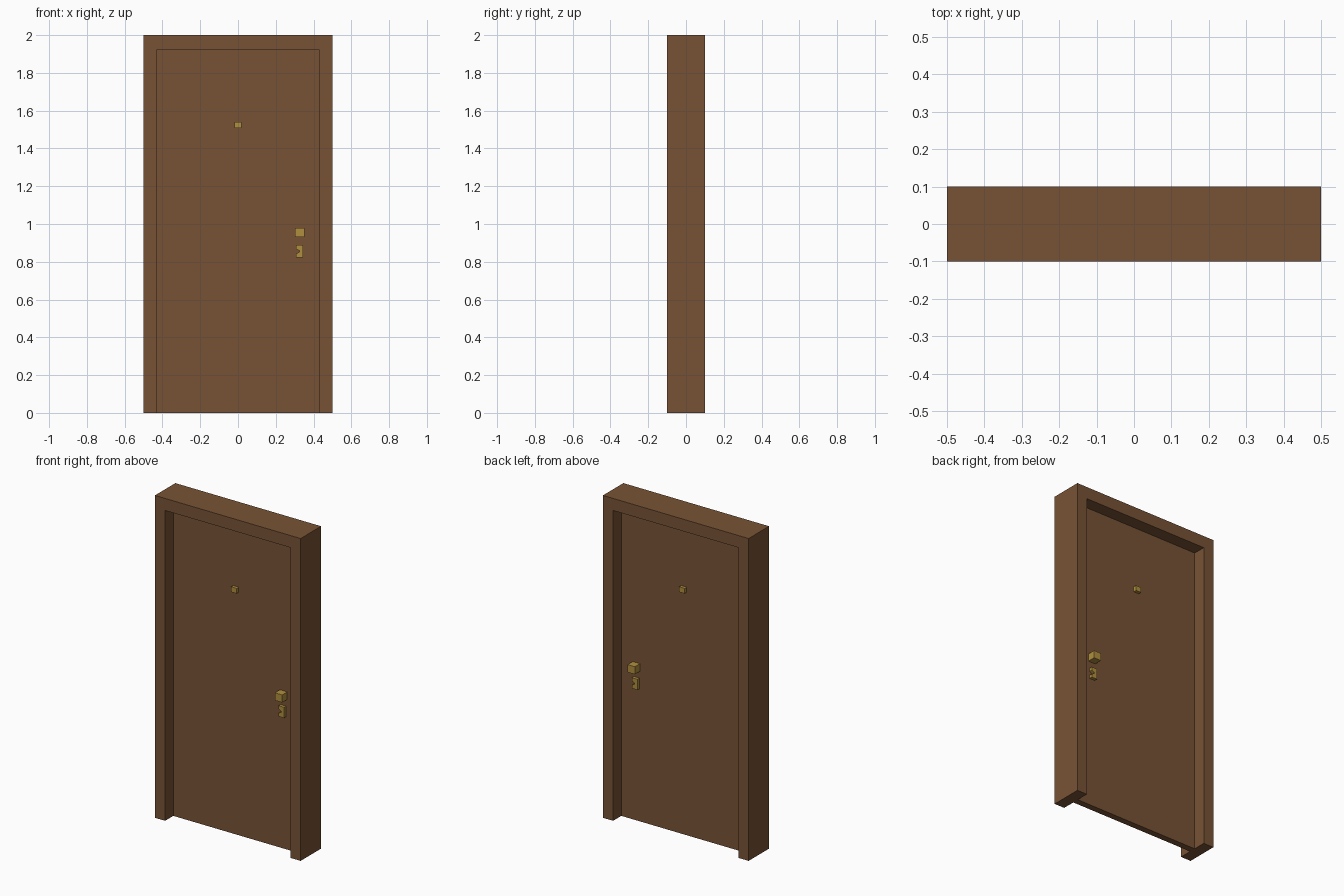
import bpy
import bmesh

cube = bpy.data.objects.get("Cube")
if cube:
    bpy.data.objects.remove(cube, do_unlink=True)


def material(name, rgb):
    m = bpy.data.materials.new(name)
    m.use_nodes = True
    m.diffuse_color = (*rgb, 1)
    m.node_tree.nodes["Principled BSDF"].inputs["Base Color"].default_value = (*rgb, 1)
    return m


wood = material("brown_wood", (0.185, 0.086, 0.035))
brass = material("brass", (0.44, 0.275, 0.05))


def prism(name, outline, y0, y1, mat):
    """Extrude an (x, z) outline from y0 to y1."""
    bm = bmesh.new()
    face = bm.faces.new([bm.verts.new((x, y0, z)) for x, z in outline])
    new = bmesh.ops.extrude_face_region(bm, geom=[face])["geom"]
    verts = [v for v in new if isinstance(v, bmesh.types.BMVert)]
    bmesh.ops.translate(bm, verts=verts, vec=(0, y1 - y0, 0))
    bmesh.ops.recalc_face_normals(bm, faces=bm.faces)
    mesh = bpy.data.meshes.new(name)
    bm.to_mesh(mesh)
    bm.free()
    mesh.materials.append(mat)
    obj = bpy.data.objects.new(name, mesh)
    bpy.context.collection.objects.link(obj)
    return obj


def rect(x, z, w, h):
    return [(x - w / 2, z - h / 2), (x + w / 2, z - h / 2),
            (x + w / 2, z + h / 2), (x - w / 2, z + h / 2)]


# Frame: two jambs and a lintel in one profile, open at the floor
HALF, INNER, HEAD = 0.5, 0.43, 1.925
prism("door_frame",
      [(-HALF, 0), (-INNER, 0), (-INNER, HEAD), (INNER, HEAD),
       (INNER, 0), (HALF, 0), (HALF, 2), (-HALF, 2)], -0.1, 0.1, wood)

# Door leaf, set in the middle of the frame
FACE = 0.02
prism("door_leaf", rect(0, HEAD / 2, 2 * INNER, HEAD), -FACE, FACE, wood)

# Brass fittings on both faces
LOCK_X, LOCK_Z = 0.325, 0.855
for side, s in (("front", -1), ("back", 1)):
    prism(side + "_peephole", rect(0, 1.523, 0.038, 0.032),
          s * FACE, s * (FACE + 0.02), brass)
    prism(side + "_knob", rect(0.327, 0.955, 0.05, 0.047),
          s * FACE, s * (FACE + 0.05), brass)
    # Lock plate with a notch cut into one edge
    plate = [(-0.019, -0.033), (0.019, -0.033), (0.019, 0.033), (-0.019, 0.033),
             (-0.019, 0.013), (0.001, 0.003), (0.001, -0.003), (-0.019, -0.013)]
    prism(side + "_lock_plate", [(LOCK_X - s * x, LOCK_Z + z) for x, z in plate],
          s * FACE, s * (FACE + 0.02), brass)
